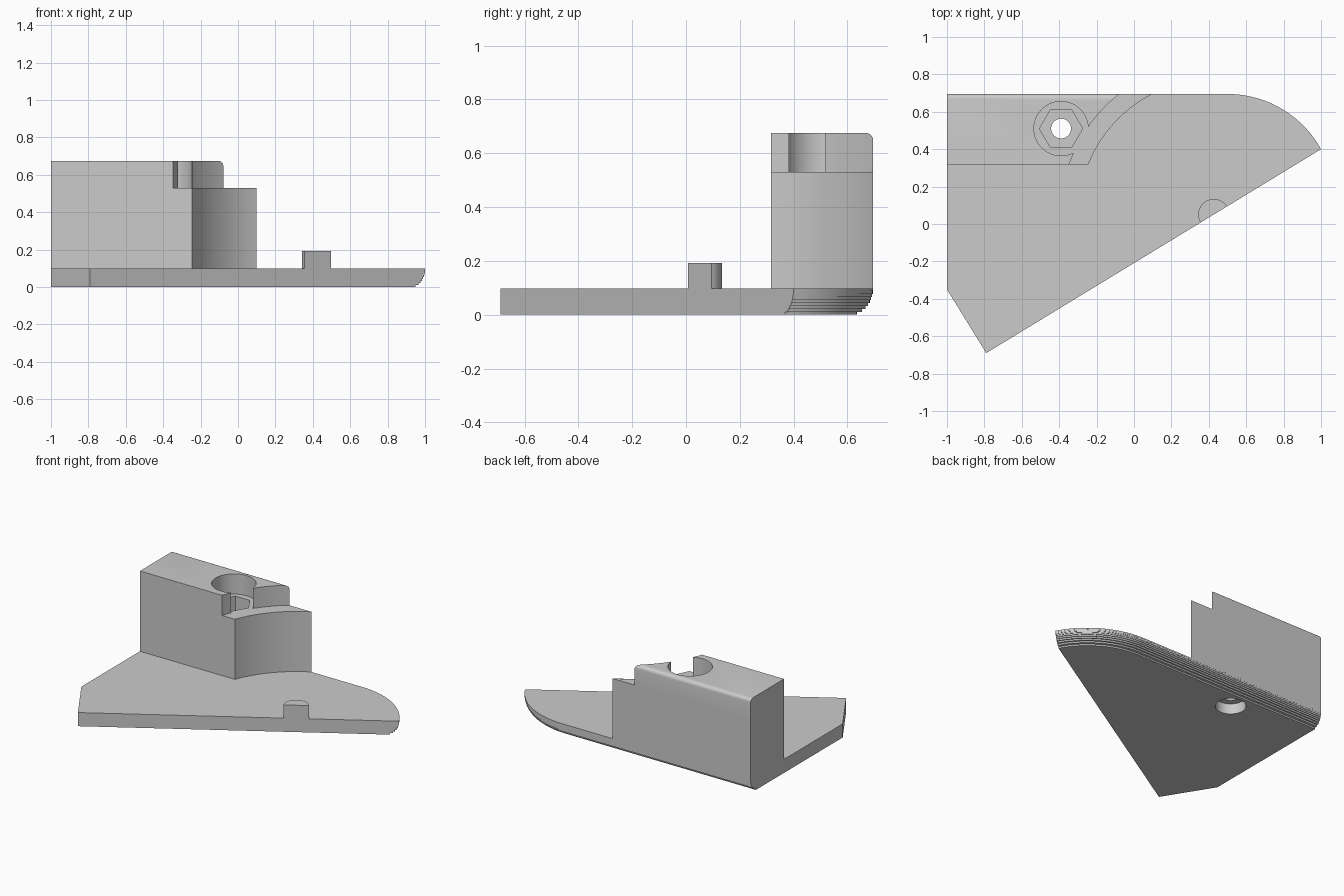
import bpy
import bmesh
from math import atan2, asin, cos, sin, pi, sqrt
from mathutils import Vector

cube = bpy.data.objects.get("Cube")
if cube:
    bpy.data.objects.remove(cube, do_unlink=True)

grey = bpy.data.materials.new("light_grey")
grey.use_nodes = True
grey.diffuse_color = (0.6, 0.6, 0.6, 1)
grey.node_tree.nodes["Principled BSDF"].inputs["Base Color"].default_value = (0.6, 0.6, 0.6, 1)

# Main dimensions
LEFT, BACK, BLOCK_FRONT = -1.0, 0.695, 0.315
PLATE_TOP, STEP_Z, TOP = 0.098, 0.53, 0.675
TIP, HEEL = Vector((1.0, 0.4)), Vector((-0.79, -0.69))
PIVOT = Vector((0.425, 0.053))
BOLT = Vector((-0.39, 0.51))
NOSE_R = 0.571
NOSE = Vector((0.5, BACK - NOSE_R))
EDGE = (TIP - HEEL).normalized()


def arc(c, r, a0, a1, n):
    return [(c.x + r * cos(a0 + (a1 - a0) * i / n),
             c.y + r * sin(a0 + (a1 - a0) * i / n)) for i in range(n + 1)]


def loft(name, sections):
    """Closed solid through (z, outline) sections of equal point count."""
    bm = bmesh.new()
    rings = [[bm.verts.new((x, y, z)) for x, y in pts] for z, pts in sections]
    for low, high in zip(rings, rings[1:]):
        for i in range(len(low)):
            j = (i + 1) % len(low)
            bm.faces.new((low[i], low[j], high[j], high[i]))
    bm.faces.new(rings[0][::-1])
    bm.faces.new(rings[-1])
    bmesh.ops.recalc_face_normals(bm, faces=bm.faces)
    mesh = bpy.data.meshes.new(name)
    bm.to_mesh(mesh)
    bm.free()
    mesh.materials.append(grey)
    obj = bpy.data.objects.new(name, mesh)
    bpy.context.collection.objects.link(obj)
    return obj


def cutter(name, r, z0, z1, sides):
    ring = arc(BOLT, r, 0, 2 * pi, sides)[:-1]
    obj = loft(name, [(z0, ring), (z1, ring)])
    obj.hide_render = True
    return obj


def finish(obj, cutters=()):
    bpy.ops.object.select_all(action='DESELECT')
    obj.select_set(True)
    bpy.context.view_layer.objects.active = obj
    for c in cutters:
        mod = obj.modifiers.new(c.name, 'BOOLEAN')
        mod.operation, mod.solver, mod.object = 'DIFFERENCE', 'EXACT', c
        bpy.ops.object.modifier_apply(modifier=mod.name)
    bpy.ops.object.shade_smooth_by_angle(angle=pi / 7)


def plate_outline(inset):
    # Rounded nose runs into the straight slanted edge
    r = NOSE_R - inset
    rel = TIP - NOSE
    b = rel.dot(EDGE)
    end = rel + EDGE * (-b + sqrt(b * b - rel.length_squared + r * r))
    nose = arc(NOSE, r, atan2(end.y, end.x), pi / 2, 28)
    return [tuple(HEEL)] + nose + [(LEFT, BACK - inset), (LEFT, -0.35)]


def block_outline(r, back):
    # Right end is hollowed out concentric with the pivot pin
    a0 = pi - asin((BLOCK_FRONT - PIVOT.y) / r)
    a1 = pi - asin((back - PIVOT.y) / r)
    return [(LEFT, BLOCK_FRONT)] + arc(PIVOT, r, a0, a1, 24) + [(LEFT, back)]


# Base plate with a finely stepped, rounded underside edge
LAYERS = 9
sections = []
for i in range(LAYERS):
    h = PLATE_TOP / LAYERS
    drop = PLATE_TOP - (i + 0.7) * h
    outline = plate_outline(PLATE_TOP - sqrt(PLATE_TOP ** 2 - drop ** 2))
    sections += [(i * h, outline), ((i + 1) * h, outline)]
base_plate = loft("base_plate", sections)

# Lower and upper blocks; the upper one has a rounded back edge
lower = block_outline(0.72, BACK)
lower_block = loft("lower_block", [(PLATE_TOP, lower), (STEP_Z, lower)])
ROUND = 0.025
sections = [(STEP_Z, block_outline(0.816, BACK))]
for i in range(6):
    a = pi / 2 * i / 5
    sections.append((TOP - ROUND + ROUND * sin(a),
                     block_outline(0.816, BACK - ROUND + ROUND * cos(a))))
upper_block = loft("upper_block", sections)

# Half-round pin flush with the slanted edge
slant = atan2(EDGE.y, EDGE.x)
foot = HEEL + EDGE * (PIVOT - HEEL).dot(EDGE)
pin = arc(foot, 0.083, slant, slant + pi, 24)
pivot_pin = loft("pivot_pin", [(PLATE_TOP, pin), (0.193, pin)])

# Bolt hole, nut pocket, top counterbore and bottom recess
bolt = cutter("bolt_hole_cutter", 0.053, -0.1, 1.0, 40)
nut = cutter("nut_pocket_cutter", 0.115, 0.42, 0.6, 6)
bore = cutter("counterbore_cutter", 0.145, 0.5, 1.0, 56)
recess = cutter("bottom_recess_cutter", 0.1, -0.1, 0.075, 40)
finish(base_plate, (bolt, recess))
finish(lower_block, (bolt, nut))
finish(upper_block, (bore,))
finish(pivot_pin)
for c in (bolt, nut, bore, recess):
    bpy.data.objects.remove(c, do_unlink=True)
